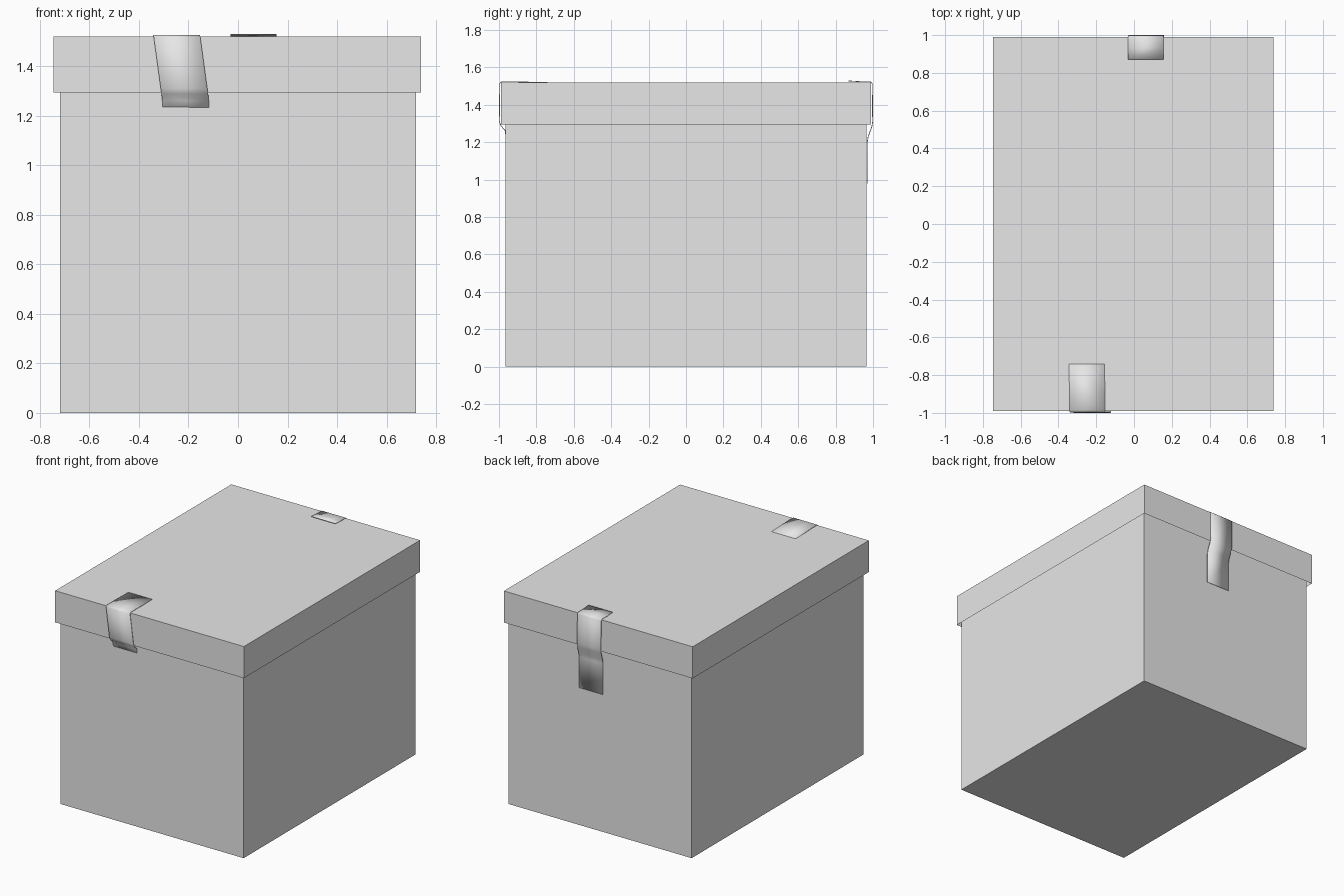
import bpy
import bmesh
import math

cube = bpy.data.objects.get("Cube")
if cube:
    bpy.data.objects.remove(cube, do_unlink=True)

grey = bpy.data.materials.new("light_grey_card")
grey.use_nodes = True
colour = (0.8, 0.8, 0.8, 1)
grey.diffuse_color = colour
grey.node_tree.nodes["Principled BSDF"].inputs["Base Color"].default_value = colour


def add_object(name, bm):
    bmesh.ops.recalc_face_normals(bm, faces=bm.faces[:])
    mesh = bpy.data.meshes.new(name)
    bm.to_mesh(mesh)
    bm.free()
    mesh.materials.append(grey)
    obj = bpy.data.objects.new(name, mesh)
    bpy.context.collection.objects.link(obj)
    return obj


def box(name, width, depth, bottom, top, open_side, wall, centre_x=0):
    """Hollow box: one horizontal side is inset and pushed inwards."""
    bm = bmesh.new()
    bmesh.ops.create_cube(bm, size=1)
    for v in bm.verts:
        v.co = (v.co.x * width + centre_x, v.co.y * depth,
                bottom if v.co.z < 0 else top)
    bm.normal_update()
    face = next(f for f in bm.faces if f.normal.z * open_side > 0.9)
    bmesh.ops.inset_individual(bm, faces=[face], thickness=wall)
    for v in face.verts:
        v.co.z -= open_side * (top - bottom - wall)
    return add_object(name, bm)


def tape(name, path, width):
    """Thin strip that follows a path of (centre x, y, z) points."""
    bm = bmesh.new()
    rows = [[bm.verts.new((x + side * width / 2, y, z)) for side in (-1, 1)]
            for x, y, z in path]
    for a, b in zip(rows, rows[1:]):
        bm.faces.new((a[0], a[1], b[1], b[0]))
    obj = add_object(name, bm)
    solid = obj.modifiers.new("thickness", "SOLIDIFY")
    solid.thickness = 0.004
    solid.offset = 0
    bpy.ops.object.select_all(action="DESELECT")
    obj.select_set(True)
    bpy.context.view_layer.objects.active = obj
    bpy.ops.object.shade_smooth_by_angle(angle=math.radians(50))


# Box body and the lid that overhangs it
box("box_body", 1.44, 1.93, 0, 1.5, 1, 0.012)
box("box_lid", 1.485, 1.98, 1.295, 1.52, -1, 0.012, -0.003)

# Slanted front tape, tucked in under the lid rim
tape("front_tape", [
    (-0.25, -0.74, 1.519), (-0.248, -0.9, 1.523), (-0.247, -0.985, 1.524),
    (-0.246, -0.996, 1.515), (-0.218, -0.998, 1.31), (-0.215, -0.99, 1.29),
    (-0.212, -0.967, 1.262), (-0.21, -0.958, 1.2)], 0.188)

# Back tape, running from the lid down onto the box wall
tape("back_tape", [
    (0.063, 0.87, 1.528), (0.063, 0.93, 1.524), (0.063, 0.985, 1.524),
    (0.063, 0.996, 1.515), (0.064, 0.998, 1.31), (0.066, 0.994, 1.285),
    (0.068, 0.974, 1.23), (0.069, 0.969, 1.2), (0.07, 0.969, 0.98)], 0.187)
